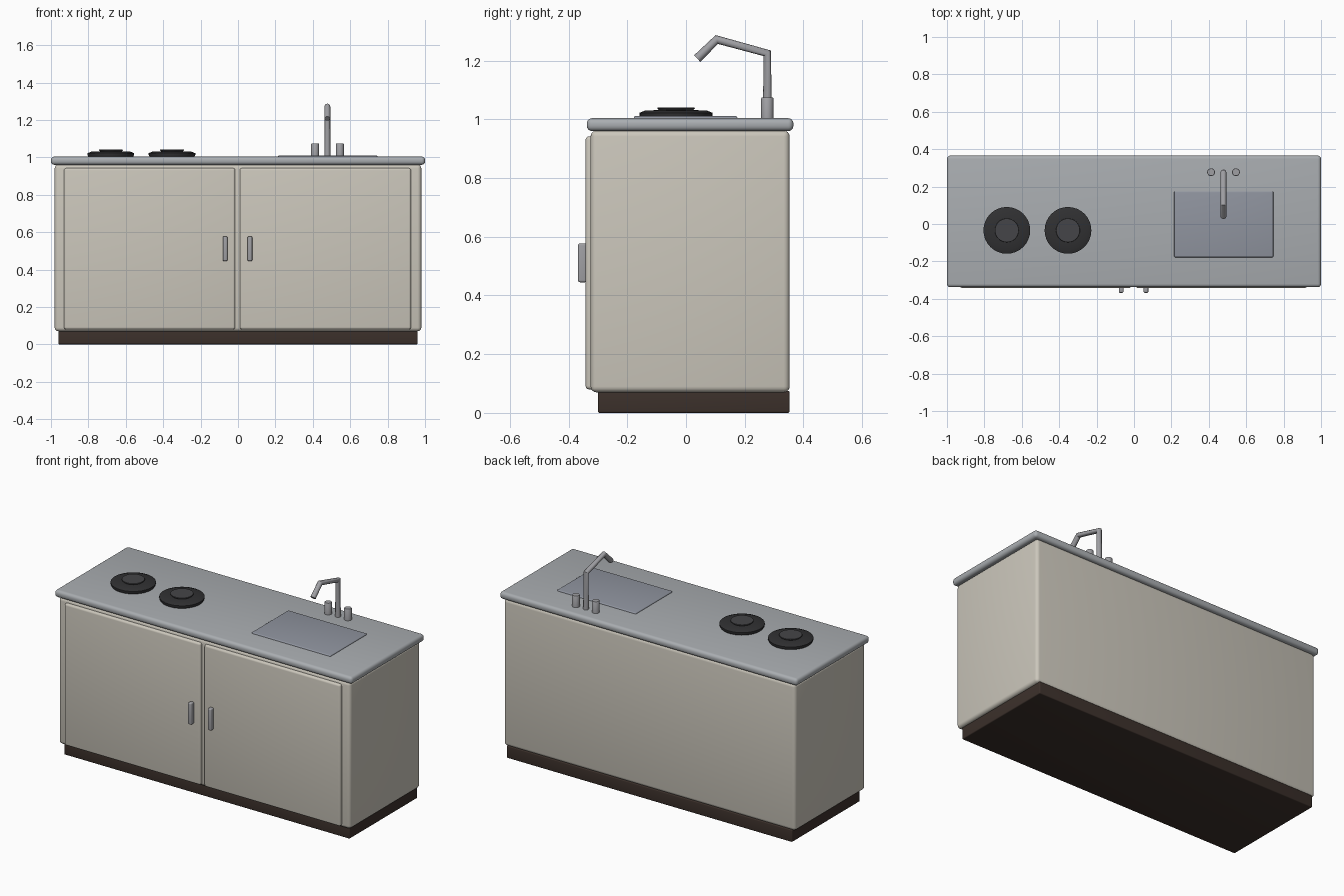
import bpy, bmesh
from math import cos, sin, pi, radians

if "Cube" in bpy.data.objects:
    bpy.data.objects.remove(bpy.data.objects["Cube"])


def material(name, r, g, b):
    m = bpy.data.materials.new(name)
    m.diffuse_color = (r, g, b, 1)
    m.use_nodes = True
    m.node_tree.nodes["Principled BSDF"].inputs["Base Color"].default_value = m.diffuse_color
    return m


CREAM = material("cream_paint", 0.60, 0.57, 0.50)
DARK = material("dark_plinth", 0.045, 0.03, 0.024)
STEEL = material("counter_steel", 0.40, 0.42, 0.44)
BASIN = material("basin_steel", 0.28, 0.30, 0.35)
METAL = material("tap_metal", 0.35, 0.35, 0.37)
BLACK = material("burner_black", 0.03, 0.03, 0.032)
PLATE = material("burner_plate", 0.06, 0.06, 0.065)


def finish(ob, mat, angle=35):
    ob.data.materials.append(mat)
    bpy.ops.object.select_all(action='DESELECT')
    ob.select_set(True)
    bpy.context.view_layer.objects.active = ob
    bpy.ops.object.shade_smooth_by_angle(angle=radians(angle))
    return ob


def new_object(name, bm):
    bmesh.ops.recalc_face_normals(bm, faces=bm.faces)
    me = bpy.data.meshes.new(name)
    bm.to_mesh(me)
    bm.free()
    ob = bpy.data.objects.new(name, me)
    bpy.context.collection.objects.link(ob)
    return ob


def box(name, x, y, z, mat, bevel):
    """Rounded box from (min, max) ranges."""
    bm = bmesh.new()
    bmesh.ops.create_cube(bm, size=1)
    for v in bm.verts:
        v.co = [r[0] + (c + 0.5) * (r[1] - r[0]) for c, r in zip(v.co, (x, y, z))]
    bmesh.ops.bevel(bm, geom=bm.edges[:], offset=bevel, segments=4,
                    profile=0.5, affect='EDGES')
    return finish(new_object(name, bm), mat)


def lathe(name, cx, cy, profile, mat, n=32):
    """Closed solid turned about z from (radius, z) points."""
    bm = bmesh.new()
    rings = [[bm.verts.new((cx + r * cos(2 * pi * i / n), cy + r * sin(2 * pi * i / n), z))
              for i in range(n)] for r, z in profile]
    for a, b in zip(rings, rings[1:]):
        for i in range(n):
            j = (i + 1) % n
            bm.faces.new((a[i], a[j], b[j], b[i]))
    bm.faces.new(rings[0])
    bm.faces.new(rings[-1])
    return finish(new_object(name, bm), mat)


# Cabinet
box("plinth", (-0.96, 0.96), (-0.30, 0.353), (0, 0.075), DARK, 0.006)
box("cabinet_body", (-0.98, 0.98), (-0.325, 0.353), (0.07, 0.962), CREAM, 0.02)
box("countertop", (-1, 1), (-0.338, 0.366), (0.96, 1.004), STEEL, 0.018)

# Doors and handles
for side, x, hx in (("left", (-0.93, -0.015), -0.069), ("right", (0.01, 0.925), 0.064)):
    box(side + "_door", x, (-0.342, -0.305), (0.08, 0.942), CREAM, 0.012)
    box(side + "_handle", (hx - 0.0125, hx + 0.0125), (-0.368, -0.338),
        (0.445, 0.577), METAL, 0.007)

# Sink panel
box("sink_basin", (0.215, 0.745), (-0.178, 0.175), (0.995, 1.011), BASIN, 0.006)

# Burners
for side, x in (("left", -0.68), ("right", -0.353)):
    lathe(side + "_burner", x, -0.034,
          [(0.118, 1.0), (0.125, 1.014), (0.125, 1.022), (0.105, 1.030), (0.05, 1.032)], BLACK)
    lathe(side + "_burner_plate", x, -0.034,
          [(0.055, 1.028), (0.064, 1.038), (0.063, 1.041)], PLATE)

# Tap knobs
for side, x in (("left", 0.412), ("right", 0.545)):
    lathe(side + "_tap_knob", x, 0.277, [(0.021, 1.0), (0.021, 1.071), (0.019, 1.074)], METAL, 20)

# Bent tap spout
cu = bpy.data.curves.new("tap_spout", 'CURVE')
cu.dimensions = '3D'
cu.bevel_depth = 0.0155
cu.bevel_resolution = 4
cu.use_fill_caps = True
path = [(0.277, 1.0), (0.277, 1.225), (0.105, 1.272), (0.038, 1.207)]
sp = cu.splines.new('POLY')
sp.points.add(len(path) - 1)
for p, (y, z) in zip(sp.points, path):
    p.co = (0.478, y, z, 1)
spout = bpy.data.objects.new("tap_spout", cu)
bpy.context.collection.objects.link(spout)
bpy.ops.object.select_all(action='DESELECT')
spout.select_set(True)
bpy.context.view_layer.objects.active = spout
bpy.ops.object.convert(target='MESH')
finish(bpy.context.view_layer.objects.active, METAL)
